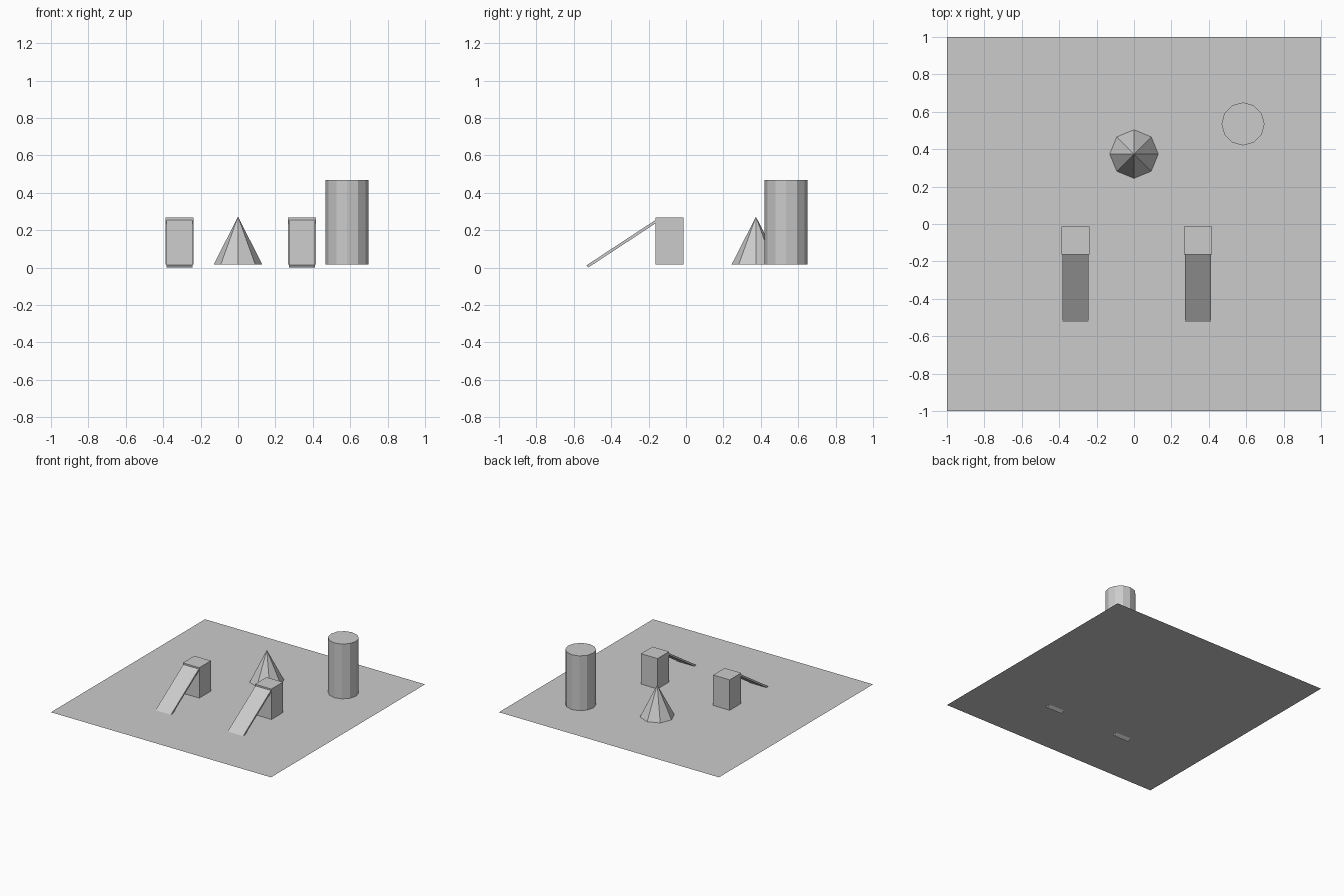
import bpy
from math import radians
from mathutils import Matrix

if "Cube" in bpy.data.objects:
    bpy.data.objects.remove(bpy.data.objects["Cube"])

FLOOR = 0.017  # ground sheet height; the ramps dip just below it


def box(name, size, loc, tilt=0.0):
    bpy.ops.mesh.primitive_cube_add(size=1)
    ob = bpy.context.object
    ob.name = name
    ob.data.transform(Matrix.Translation(loc) @ Matrix.Rotation(tilt, 4, 'X')
                      @ Matrix.Diagonal((*size, 1)))
    return ob


# Ground sheet
bpy.ops.mesh.primitive_plane_add(size=2, location=(0, 0, FLOOR))
bpy.context.object.name = "ground"

# Two blocks, each with a thin plank leaning on its front
tilt = radians(33.3)
length, thick = 0.45, 0.015
for side, x in (("left", -0.313), ("right", 0.343)):
    box(side + "_block", (0.15, 0.15, 0.25), (x, -0.088, FLOOR + 0.125))
    # centre of the plank measured from its lowest corner
    offset = Matrix.Rotation(tilt, 3, 'X') @ Matrix.Translation(
        (0, length / 2, thick / 2)).to_translation()
    box(side + "_ramp", (0.14, length, thick),
        (x, -0.523 + offset.y, offset.z), tilt)

# Eight-sided cone
bpy.ops.mesh.primitive_cone_add(vertices=8, radius1=0.13, radius2=0, depth=0.255,
                                location=(0, 0.374, FLOOR + 0.1275))
bpy.context.object.name = "cone"

# Twelve-sided pillar
bpy.ops.mesh.primitive_cylinder_add(vertices=12, radius=0.115, depth=0.45,
                                    location=(0.583, 0.535, FLOOR + 0.225))
bpy.context.object.name = "pillar"
